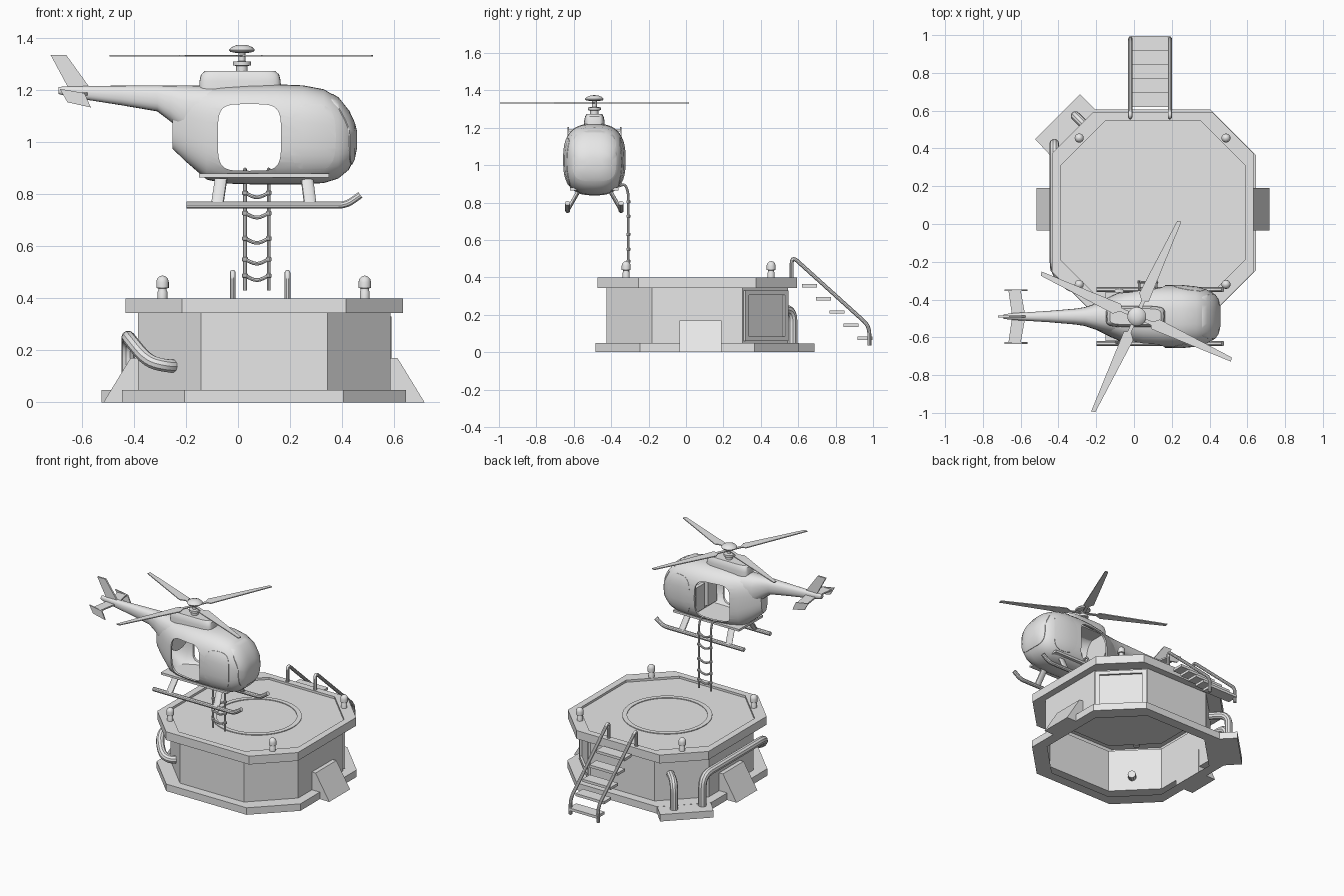
import bpy, bmesh, math
from mathutils import Vector, Matrix

if "Cube" in bpy.data.objects:
    bpy.data.objects.remove(bpy.data.objects["Cube"])

grey = bpy.data.materials.new("plain_grey")
grey.diffuse_color = (0.8, 0.8, 0.8, 1)
grey.use_nodes = True
grey.node_tree.nodes["Principled BSDF"].inputs["Base Color"].default_value = grey.diffuse_color
HY = -0.49          # helicopter centre line
PX, PY = 0.1, 0.06  # platform centre


def mesh(name, verts, faces, smooth=False, fix=True):
    me = bpy.data.meshes.new(name)
    me.from_pydata([tuple(v) for v in verts], [], faces)
    if fix:
        bm = bmesh.new()
        bm.from_mesh(me)
        bmesh.ops.recalc_face_normals(bm, faces=bm.faces)
        bm.to_mesh(me)
        bm.free()
    me.materials.append(grey)
    ob = bpy.data.objects.new(name, me)
    bpy.context.collection.objects.link(ob)
    if smooth:
        shade(ob)
    return ob


def activate(ob):
    bpy.ops.object.select_all(action='DESELECT')
    ob.select_set(True)
    bpy.context.view_layer.objects.active = ob


def shade(ob):
    activate(ob)
    bpy.ops.object.shade_smooth_by_angle(angle=math.radians(35))


def loft(name, rings, smooth=False, caps=(True, True)):
    n = len(rings[0])
    faces = [(i * n + j, i * n + (j + 1) % n, (i + 1) * n + (j + 1) % n, (i + 1) * n + j)
             for i in range(len(rings) - 1) for j in range(n)]
    if caps[0]:
        faces.append(tuple(range(n)))
    if caps[1]:
        faces.append(tuple(range((len(rings) - 1) * n, len(rings) * n)))
    return mesh(name, [v for r in rings for v in r], faces, smooth)


def prism(name, pts, axis, t0, t1, smooth=False):
    put = {'x': lambda a, b, t: (t, a, b), 'y': lambda a, b, t: (a, t, b),
           'z': lambda a, b, t: (a, b, t)}[axis]
    return loft(name, [[put(a, b, t) for a, b in pts] for t in (t0, t1)], smooth)


def box(name, c, s, rot=0):
    ob = prism(name, [(-s[0] / 2, -s[1] / 2), (s[0] / 2, -s[1] / 2),
                      (s[0] / 2, s[1] / 2), (-s[0] / 2, s[1] / 2)], 'z', -s[2] / 2, s[2] / 2)
    ob.data.transform(Matrix.Translation(c) @ Matrix.Rotation(rot, 4, 'Z'))
    return ob


def oval(cx, cy, hx, hy, p=2.0, n=32):
    out = []
    for k in range(n):
        c, s = math.cos(2 * math.pi * k / n), math.sin(2 * math.pi * k / n)
        out.append((cx + hx * math.copysign(abs(c) ** (2 / p), c),
                    cy + hy * math.copysign(abs(s) ** (2 / p), s)))
    return out


def turned(name, x, y, profile, n=20):
    return loft(name, [[(a, b, z) for a, b in oval(x, y, r, r, n=n)] for r, z in profile], True)


def tube(name, pts, r, bend=0.0, sides=3):
    pts = [Vector(p) for p in pts]
    path = [pts[0]]
    for a, b, c in zip(pts, pts[1:], pts[2:]):   # round each corner
        if bend == 0:
            path.append(b)
            continue
        p = b + (a - b).normalized() * min(bend, (a - b).length * .48)
        q = b + (c - b).normalized() * min(bend, (c - b).length * .48)
        path += [p * (1 - t) ** 2 + b * 2 * t * (1 - t) + q * t * t for t in (0, .2, .4, .6, .8, 1)]
    path.append(pts[-1])
    cu = bpy.data.curves.new(name, 'CURVE')
    cu.dimensions = '3D'
    cu.bevel_depth, cu.bevel_resolution, cu.use_fill_caps = r, sides, True
    sp = cu.splines.new('POLY')
    sp.points.add(len(path) - 1)
    for s, p in zip(sp.points, path):
        s.co = (*p, 1)
    cu.materials.append(grey)
    ob = bpy.data.objects.new(name, cu)
    bpy.context.collection.objects.link(ob)
    activate(ob)
    bpy.ops.object.convert(target='MESH')
    shade(bpy.context.object)


def cut(ob, cutter, op='DIFFERENCE'):
    m = ob.modifiers.new("cut", 'BOOLEAN')
    m.operation, m.solver, m.object = op, 'EXACT', cutter
    activate(ob)
    bpy.ops.object.modifier_apply(modifier=m.name)
    bpy.data.objects.remove(cutter)


# Platform: hollow octagonal shell with base flange, wall, rim and sunken deck
def octagon(h, e, z):
    return [(PX + a, PY + b, z) for a, b in ((h, -e), (h, e), (e, h), (-e, h),
                                             (-h, e), (-h, -e), (-e, -h), (e, -h))]


loft("platform", [octagon(*r) for r in (
    (.475, .238, 0), (.545, .305, 0), (.545, .305, .048), (.485, .243, .048), (.485, .243, .343),
    (.533, .315, .343), (.533, .315, .4), (.488, .25, .4), (.488, .25, .385))], caps=(False, True))
ring = [[(a, b, z) for a, b in oval(PX, PY, r, r, n=48)]
        for r, z in ((.25, .385), (.25, .39), (.28, .39), (.28, .385))]
loft("deck_ring", ring, caps=(False, False))
prism("pipe_footing", [(-.445, .365), (-.205, .605), (-.286, .688), (-.524, .45)], 'z', 0, .047)

# Sloped buttresses
for s in (-1, 1):
    prism("buttress", [(PX + s * a, b) for a, b in ((.48, 0), (.617, 0), (.513, .17), (.48, .17))],
          'y', -.035, .19)

# Raised frame on one wall
d = math.sqrt(.5)
for u, z, w, h in ((-.15, .195, .028, .27), (.15, .195, .028, .27), (0, .072, .3, .025), (0, .318, .3, .025)):
    box("wall_frame", (.468 - u * d, .427 + u * d, z), (.018, w, h), math.pi / 4)

# Deck lamps
for x in (-.29, .487):
    for y in (-.32, .455):
        turned("deck_lamp", x, y, [(.019, .385), (.019, .425), (.016, .43), (.016, .438), (.024, .44),
                                   (.024, .462), (.021, .475), (.012, .484), (.002, .487)], 16)

# Pipes
tube("short_pipe", [(-.31, .572, .04), (-.31, .572, .23), (-.22, .482, .23)], .025, .07)
tube("long_pipe", [(-.422, .425, .04), (-.422, .425, .25), (-.422, -.25, .25), (-.35, -.33, .16),
                   (-.28, -.345, .14), (-.22, -.285, .14)], .026, .08)

# Access stairs
for x in (-.02, .19):
    tube("stair_rail", [(x, .565, .385), (x, .565, .515), (x, .98, .14), (x, .98, .035)], .011, .04)
for k in range(5):
    box("stair_tread", (.085, .66 + .074 * k, .355 - .07 * k), (.215, .08, .018))

# Helicopter cabin: lofted skin, hollowed, with doorways
STATIONS = [(-.252, .975, 1.19, .035), (-.2, .925, 1.2, .07), (-.12, .856, 1.21, .11),
            (-.05, .841, 1.215, .14), (.05, .838, 1.22, .16), (.15, .838, 1.222, .166),
            (.25, .838, 1.218, .166), (.33, .843, 1.203, .158), (.385, .86, 1.17, .143),
            (.425, .893, 1.12, .12), (.446, .935, 1.075, .09), (.455, .98, 1.04, .05)]


def skin(name, s, smooth=False):
    rings = []
    for x, zb, zt, w in STATIONS:
        zm = (zb + zt) / 2
        rings.append([(.1 + (x - .1) * s, HY + a * s, 1.03 + (b - 1.03) * s)
                      for a, b in oval(0, zm, w, (zt - zb) / 2, 2.7, 40)])
    return loft(name, rings, smooth)


cabin = skin("cabin", 1)
cut(cabin, skin("cavity", .93))
cut(cabin, prism("door_cutter", oval(.044, 1.018, .121, .128, 4.5, 40), 'y', -1, 0))
shade(cabin)

# Window panes lying just on the skin
for name, shape in (("side_window", (oval(.288, 1.018, .088, .128, 3), 'y', -1, 0)),
                    ("windscreen", (oval(HY, 1.05, .118, .135, 4), 'x', .36, .6))):
    pane = skin(name, 1.008)
    cut(pane, prism("pane_cutter", *shape), 'INTERSECT')
    cut(pane, skin("pane_core", .985))
    shade(pane)

# Cabin interior
box("cabin_floor", (.1, HY, .872), (.5, .26, .015))
for s in (-1, 1):
    box("seat_base", (.255, HY + s * .065, .905), (.1, .1, .05))
    box("seat_back", (.2, HY + s * .065, .98), (.025, .1, .17))

# Tail boom
loft("tail_boom", [[(x, HY + a, b) for a, b in oval(0, (zb + zt) / 2, w, (zt - zb) / 2, 2.4, 20)]
                   for x, zb, zt, w in ((-.69, 1.185, 1.212, .012), (-.64, 1.172, 1.215, .018),
                                        (-.45, 1.142, 1.217, .03), (-.31, 1.118, 1.218, .042),
                                        (-.26, 1.08, 1.218, .05), (-.2, 1.02, 1.218, .07),
                                        (-.1, 1.0, 1.216, .1))], True)
prism("tail_fin", [(-.72, 1.335), (-.66, 1.335), (-.57, 1.21), (-.65, 1.205)], 'y', HY - .006, HY + .006)
prism("stabiliser", [(-.665, HY - .14), (-.6, HY - .14), (-.575, HY), (-.6, HY + .14),
                     (-.665, HY + .14), (-.645, HY)], 'z', 1.18, 1.19)
for s in (-1, 1):
    prism("stabiliser_end", [(-.685, 1.205), (-.59, 1.188), (-.565, 1.133), (-.655, 1.153)], 'y',
          HY + s * .14 - .004, HY + s * .14 + .004)

# Engine fairing
loft("engine_fairing", [[(a, b, z) for a, b in oval(.008, HY, hx, hy, 5)] for hx, hy, z in
                        ((.157, .056, 1.19), (.156, .055, 1.235), (.15, .05, 1.26),
                         (.135, .042, 1.273))], True)

# Rotor
RX = .015
turned("rotor_mast", RX, HY, [(.022, 1.265), (.022, 1.293), (.035, 1.294), (.035, 1.309),
                              (.013, 1.311), (.013, 1.35)])
turned("rotor_cap", RX, HY, [(.02, 1.342), (.045, 1.347), (.05, 1.354), (.04, 1.365), (.02, 1.373), (.004, 1.374)])
for k in range(4):
    blade = prism("rotor_blade", [(0, -.01), (.09, -.01), (.1, -.028), (.555, -.014), (.55, .008),
                                  (.12, .036), (.09, .01), (0, .01)], 'z', 1.329, 1.335)
    blade.data.transform(Matrix.Translation((RX - .003, HY, 0)) @ Matrix.Rotation(math.radians(66 + 90 * k), 4, 'Z'))

# Landing skids
for s in (-1, 1):
    y = HY + s * .143
    tube("skid", [(-.198, y, .758), (.415, y, .758), (.47, y, .797)], .014, .03)
    for top, foot in ((-.065, -.08), (.265, .278)):
        loft("skid_leg", [[(x + a, yy + b, z) for a, b in oval(0, 0, .024, .012, n=12)]
                          for x, yy, z in ((top, HY + s * .085, .86), (foot, y, .758))], True)

# Rope ladder
for x in (.027, .118):
    tube("ladder_rope", [(x, -.36, .888), (x, -.325, .9), (x, -.308, .85), (x, -.308, .43)], .007, .03, 2)
for z in (.805, .727, .63, .55, .487):
    tube("ladder_rung", [(.027, -.308, z), (.0725, -.308, z - .022), (.118, -.308, z)], .007, .04, 2)
    for x in (.027, .118):
        turned("ladder_knot", x, -.308, [(.003, z - .012), (.011, z - .006), (.011, z + .006), (.003, z + .012)], 10)
